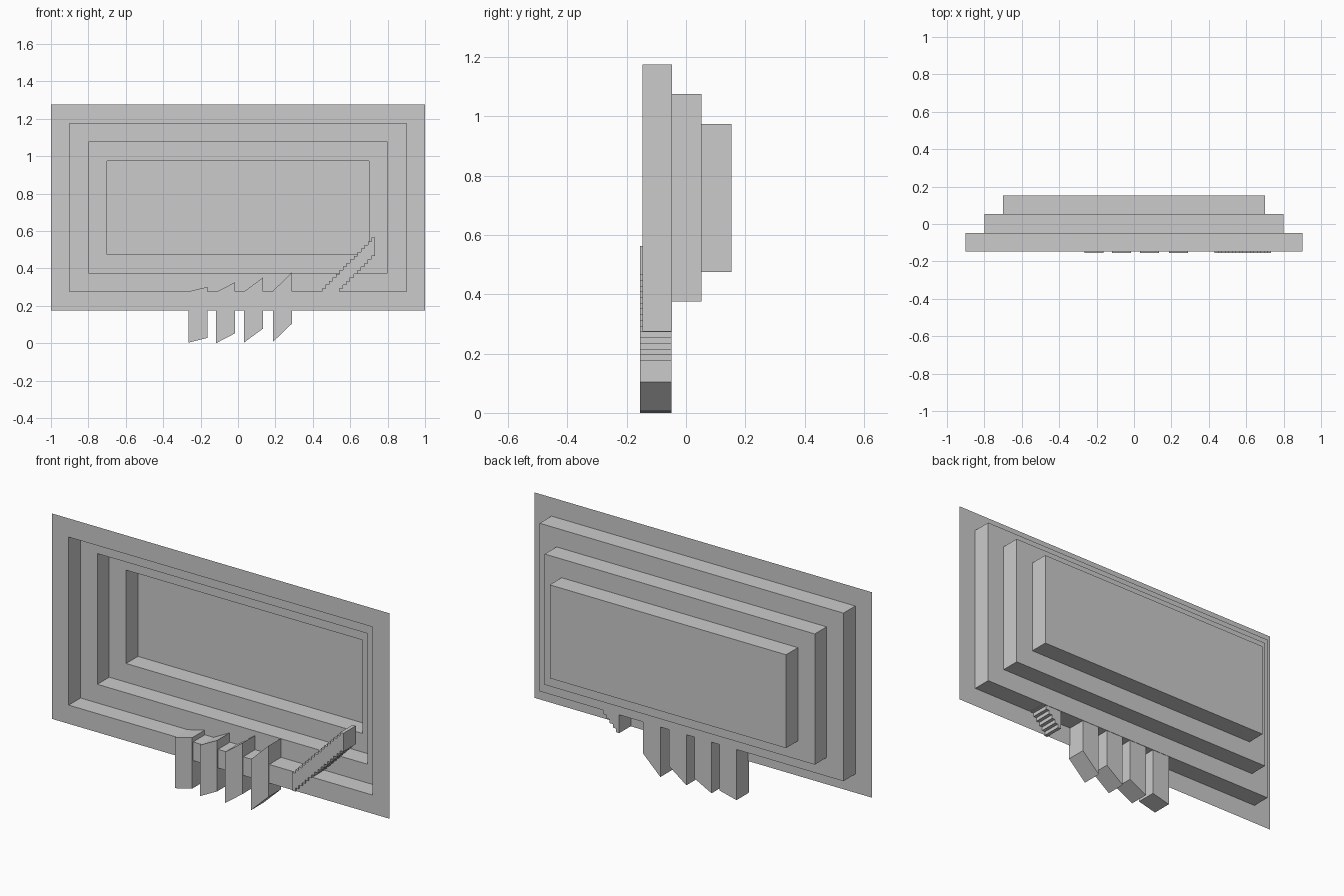
import bpy

if "Cube" in bpy.data.objects:
    bpy.data.objects.remove(bpy.data.objects["Cube"])

MID_Z = 0.725      # height of the panel centre
FRONT = -0.147     # rim plane
DEPTH = 0.1        # depth of each recess


def add_mesh(name, verts, faces):
    mesh = bpy.data.meshes.new(name)
    mesh.from_pydata(verts, [], faces)
    mesh.update()
    obj = bpy.data.objects.new(name, mesh)
    bpy.context.collection.objects.link(obj)
    return obj


def extrude_profile(name, profile, y0, y1):
    """Solid from a counter-clockwise (x, z) outline, extruded along y."""
    n = len(profile)
    verts = [(x, y0, z) for x, z in profile] + [(x, y1, z) for x, z in profile]
    faces = [tuple(range(n)), tuple(range(2 * n - 1, n - 1, -1))]
    faces += [(i, i + n, (i + 1) % n + n, (i + 1) % n) for i in range(n)]
    return add_mesh(name, verts, faces)


# Stepped panel: open shell of nested rectangular loops, closed at the back
loops = [(1.0, FRONT)]
for step in range(3):
    half = 0.9 - 0.1 * step
    loops += [(half, FRONT + DEPTH * step), (half, FRONT + DEPTH * (step + 1))]

verts, faces = [], []
for half, y in loops:
    h = half - 0.45
    verts += [(sx * half, y, MID_Z + sz * h)
              for sx, sz in ((-1, -1), (1, -1), (1, 1), (-1, 1))]
for r in range(len(loops) - 1):
    for i in range(4):
        j = (i + 1) % 4
        faces.append((r * 4 + i, r * 4 + j, r * 4 + 4 + j, r * 4 + 4 + i))
last = (len(loops) - 1) * 4
faces.append((last, last + 1, last + 2, last + 3))
add_mesh("stepped_panel", verts, faces)

# Four slanted fingers: left x, left bottom z, slant rise
Y0, Y1 = -0.155, -0.049
for k, (x, z, rise) in enumerate([(-0.265, 0.003, 0.025), (-0.117, 0.0, 0.053),
                                  (0.032, 0.003, 0.075), (0.186, 0.006, 0.098)]):
    w, h = 0.102, 0.273
    extrude_profile(f"finger_{k + 1}",
                    [(x, z), (x + w, z + rise), (x + w, z + rise + h), (x, z + h)],
                    Y0, Y1)

# Thumb: diagonal staircase bar
STEPS, RUN, RISE, HEIGHT = 16, 0.0189, 0.0193, 0.098
lower, upper = [], []
for i in range(STEPS):
    x, z = 0.43 + i * RUN, 0.176 + i * RISE
    lower += [(x, z), (x + RUN, z)]
    upper += [(x, z + HEIGHT), (x + RUN, z + HEIGHT)]
extrude_profile("thumb", lower + upper[::-1], Y0, Y1)
